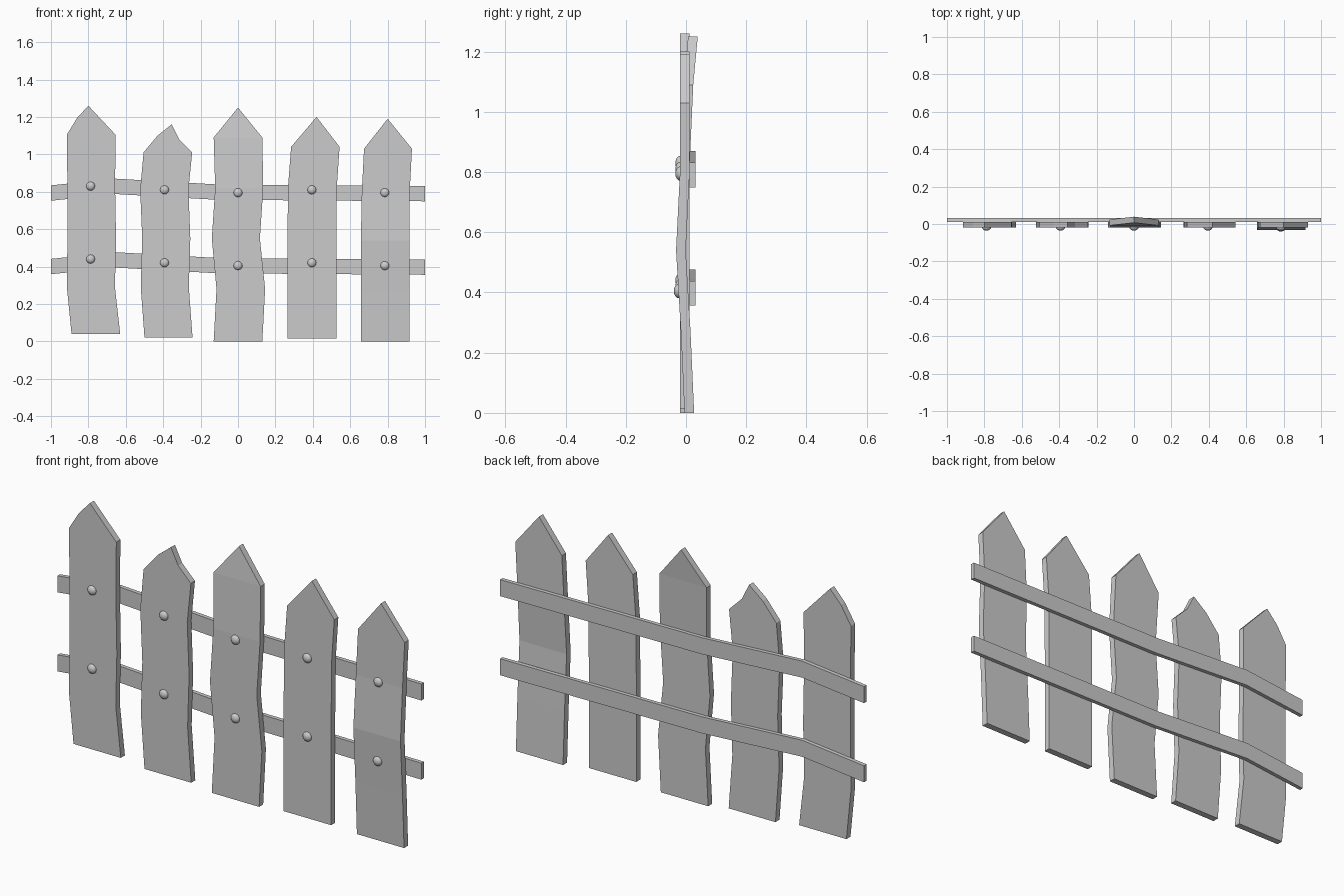
import bpy, bmesh, math
from mathutils import Matrix

if "Cube" in bpy.data.objects:
    bpy.data.objects.remove(bpy.data.objects["Cube"])


def finish(name, bm):
    bmesh.ops.recalc_face_normals(bm, faces=bm.faces)
    me = bpy.data.meshes.new(name)
    bm.to_mesh(me)
    bm.free()
    ob = bpy.data.objects.new(name, me)
    bpy.context.collection.objects.link(ob)
    return ob


def board(name, rows, cap, y0, y1):
    """Rows are (left, right, shift in y) point pairs; cap closes the far end."""
    bm = bmesh.new()
    layers = []
    for y in (y0, y1):
        L = [bm.verts.new((a[0], y + d, a[1])) for a, b, d in rows]
        R = [bm.verts.new((b[0], y + d, b[1])) for a, b, d in rows]
        C = [bm.verts.new((x, y + d, z)) for x, z, d in cap]
        for i in range(len(rows) - 1):
            bm.faces.new((L[i], R[i], R[i + 1], L[i + 1]))
        if C:
            bm.faces.new([L[-1]] + C + [R[-1]])
        layers.append(L + C + R[::-1])
    f, b = layers
    n = len(f)
    for i in range(n):
        j = (i + 1) % n
        bm.faces.new((f[i], f[j], b[j], b[i]))
    return finish(name, bm)


# Pickets: rows of (z, left x, right x, y shift), then the pointed top
pickets = [
    ([(.04, -.89, -.63, 0), (.29, -.915, -.658, 0), (.55, -.912, -.652, 0),
      (.82, -.912, -.657, 0), (1.105, -.915, -.655, 0)],
     [(-.86, 1.195, 0), (-.80, 1.26, 0)]),
    ([(.02, -.50, -.243, 0), (.29, -.52, -.263, 0), (.55, -.512, -.255, 0),
      (.81, -.523, -.265, 0), (1.01, -.505, -.245, 0)],
     [(-.43, 1.10, 0), (-.355, 1.16, 0), (-.315, 1.08, 0)]),
    ([(0, -.13, .13, 0), (.28, -.115, .145, 0), (.55, -.14, .117, 0),
      (.82, -.122, .135, 0), (1.09, -.13, .13, .012)],
     [(0, 1.25, .027)]),
    ([(.015, .265, .526, 0), (.55, .265, .526, 0), (.82, .267, .528, 0),
      (1.04, .284, .543, 0)],
     [(.42, 1.20, 0)]),
    ([(0, .657, .916, .015), (.27, .657, .916, .003), (.54, .657, .916, -.013),
      (.8, .662, .918, 0), (1.03, .674, .93, 0)],
     [(.80, 1.19, 0)]),
]
for i, (rows, cap) in enumerate(pickets):
    board(f"picket_{i + 1}", [((l, z), (r, z), d) for z, l, r, d in rows], cap, -.02, .012)

# Two bent rails behind the pickets
path = [(-1, .793), (-.66, .829), (-.11, .798), (1, .79)]
for name, dz in (("upper_rail", 0), ("lower_rail", -.393)):
    board(name, [((x, z + dz - .041), (x, z + dz + .041), 0) for x, z in path], [], .011, .031)

# Domed nail heads on the front
nails = [(-.788, .83, 0), (-.393, .81, 0), (0, .795, 0), (.395, .81, 0), (.785, .795, 0)]
for i, (x, z, d) in enumerate(nails):
    for level, dz in (("upper", 0), ("lower", -.39)):
        shift = -.005 if (i == 4 and dz) else 0
        bm = bmesh.new()
        m = (Matrix.Translation((x, -.019 + shift, z + dz))
             @ Matrix.Diagonal((1, .68, 1, 1)) @ Matrix.Rotation(math.pi / 2, 4, 'X'))
        bmesh.ops.create_uvsphere(bm, u_segments=12, v_segments=8, radius=.024, matrix=m)
        for f in bm.faces:
            f.smooth = True
        finish(f"{level}_nail_{i + 1}", bm)
